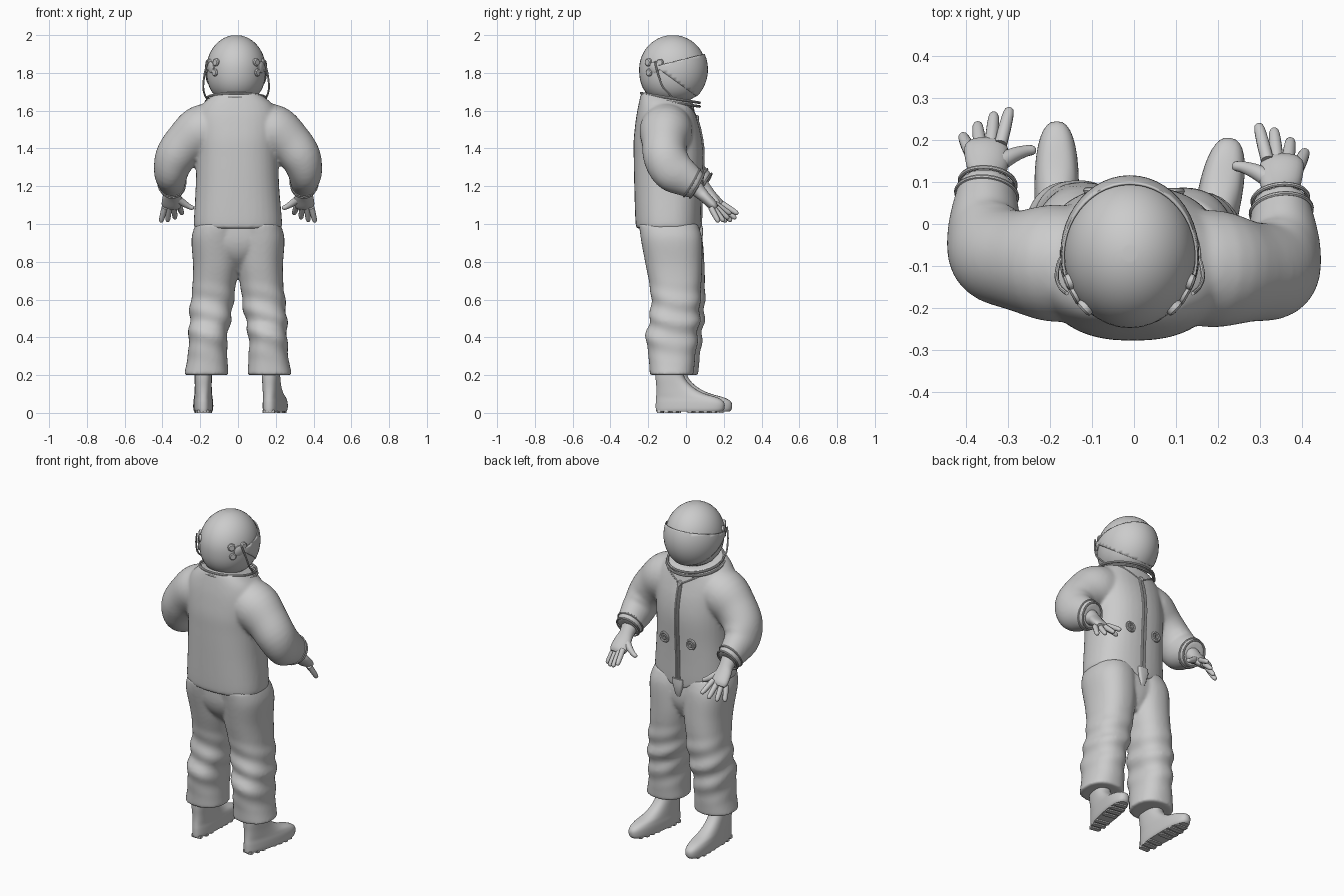
import bpy, bmesh, math
from mathutils import Vector
from mathutils.bvhtree import BVHTree

cube = bpy.data.objects.get("Cube")
if cube:
    bpy.data.objects.remove(cube)

mat = bpy.data.materials.new("suit grey")
mat.use_nodes = True
GREY = (0.6, 0.6, 0.6, 1)
mat.diffuse_color = GREY
mat.node_tree.nodes["Principled BSDF"].inputs["Base Color"].default_value = GREY
parts = []


def finish(name, bm):
    bmesh.ops.recalc_face_normals(bm, faces=bm.faces)
    me = bpy.data.meshes.new(name)
    bm.to_mesh(me)
    bm.free()
    me.materials.append(mat)
    ob = bpy.data.objects.new(name, me)
    bpy.context.collection.objects.link(ob)
    parts.append(ob)
    return ob


def smooth(stations, k=4):
    """Resample a list of number tuples with a Catmull-Rom spline."""
    out = []
    last = len(stations) - 1
    for i in range(last):
        a, b = stations[max(i - 1, 0)], stations[i]
        c, d = stations[i + 1], stations[min(i + 2, last)]
        for s in range(k):
            t = s / k
            out.append([q + t / 2 * (r - p + t * (2*p - 5*q + 4*r - w + t * (3*(q - r) + w - p)))
                        for p, q, r, w in zip(a, b, c, d)])
    return out + [list(stations[-1])]


def oval(c, u, v, power=2, n=36):
    def f(x):
        return math.copysign(abs(x) ** (2 / power), x)
    angles = [2 * math.pi * i / n for i in range(n)]
    return [Vector(c) + Vector(u) * f(math.cos(a)) + Vector(v) * f(math.sin(a)) for a in angles]


def loft(name, *bodies):
    """Skin one or more lists of rings into closed bodies of one object."""
    bm = bmesh.new()
    for rings in bodies:
        rows = [[bm.verts.new(p) for p in r] for r in rings]
        n = len(rows[0])
        for a, b in zip(rows, rows[1:]):
            for i in range(n):
                j = (i + 1) % n
                bm.faces.new((a[i], a[j], b[j], b[i]))
        bm.faces.new(rows[0])
        bm.faces.new(rows[-1])
    return finish(name, bm)


def blend(ob, rounds):
    """Fuse overlapping bodies into one soft skin."""
    mod = ob.modifiers.new("fuse", "REMESH")
    mod.mode = "VOXEL"
    mod.voxel_size = .009
    mod.use_smooth_shade = True
    mod = ob.modifiers.new("soften", "SMOOTH")
    mod.iterations = rounds


def stack(stations, power=2, tilt=0, k=4):
    """Horizontal rings from (z, x min, x max, y min, y max)."""
    return [oval(((x0 + x1) / 2, (y0 + y1) / 2, z), ((x1 - x0) / 2, 0, 0),
                 (0, (y1 - y0) / 2, tilt * max(0, z - 1.5)), power)
            for z, x0, x1, y0, y1 in smooth(stations, k)]


def limb(stations, k=4, n=24):
    """Rings across a path of (x, y, z, side radius, front radius)."""
    pts = smooth(stations, k)
    rings = []
    for i, s in enumerate(pts):
        t = (Vector(pts[min(i + 1, len(pts) - 1)][:3]) - Vector(pts[max(i - 1, 0)][:3])).normalized()
        v = Vector((0, 1, 0))
        v = (v - t * v.dot(t)).normalized()
        rings.append(oval(s[:3], t.cross(v) * s[3], v * s[4], n=n))
    return rings


def tube(name, points, r, cyclic=False):
    cu = bpy.data.curves.new(name, "CURVE")
    cu.dimensions = "3D"
    cu.bevel_depth = r
    cu.bevel_resolution = 2
    cu.use_fill_caps = True
    sp = cu.splines.new("POLY")
    sp.points.add(len(points) - 1)
    for p, q in zip(sp.points, points):
        p.co = (*q, 1)
    sp.use_cyclic_u = cyclic
    tmp = bpy.data.objects.new("tmp", cu)
    bpy.context.collection.objects.link(tmp)
    me = bpy.data.meshes.new_from_object(tmp.evaluated_get(bpy.context.evaluated_depsgraph_get()))
    bpy.data.objects.remove(tmp)
    bm = bmesh.new()
    bm.from_mesh(me)
    return finish(name, bm)


# Torso, its hem dipping at the front, and pelvis; fused later with the limbs
torso = stack([
    (.975, -.222, .222, -.255, .072), (1.0, -.234, .234, -.267, .076), (1.2, -.224, .218, -.274, .084),
    (1.35, -.222, .215, -.277, .092), (1.45, -.225, .22, -.277, .084), (1.55, -.228, .222, -.265, .062),
    (1.62, -.2, .195, -.25, .045), (1.67, -.14, .135, -.236, .04)], 2.4, -.17)
for ring in torso[:6]:
    for p in ring:
        if p.y > 0:
            p.z -= .05 * max(0, 1 - abs(p.x) / .18)
pelvis = stack([(1.0, -.22, .22, -.24, .06), (.9, -.21, .21, -.234, .075),
                (.82, -.13, .13, -.2, .068), (.74, -.03, .03, -.12, .03)], 2.3)

# Helmet dome, fuller below its middle
rings = []
for i in range(25):
    t = -.92 + 1.915 * math.sin(math.pi / 2 * i / 24)
    p = 2 if t > 0 else 2.4
    r = (1 - abs(t) ** p) ** (1 / p)
    rings.append(oval((-.01, -.07, 1.82 + .18 * t), (.157 * r, 0, 0), (0, .178 * r, 0)))
loft("helmet", rings)

# Visor: front wedge of a slightly larger shell
bm = bmesh.new()
bmesh.ops.create_uvsphere(bm, u_segments=48, v_segments=32, radius=1)
for v in bm.verts:
    v.co = Vector((-.01 + .165 * v.co.x, -.07 + .186 * v.co.y, 1.818 + .197 * v.co.z))
for no in ((0, -.25, 1), (0, -.72, -1), (0, -1, 0)):
    bmesh.ops.bisect_plane(bm, geom=bm.verts[:] + bm.edges[:] + bm.faces[:],
                           plane_co=(0, -.165, 1.835), plane_no=no, clear_outer=True)
visor = finish("visor", bm)
mod = visor.modifiers.new("thickness", "SOLIDIFY")
mod.thickness = .006

# Neck rings
for i in range(2):
    tube("neck_ring", oval((-.008, -.083, 1.667 - .02 * i), (.156 + .006 * i, 0, 0),
                           (0, .155, -.025), n=48), .007, True)

legs, sleeves = [], []
for side, s in (("left", 1), ("right", -1)):
    # Trouser leg with folds around the knee and shin
    rings = stack([(1.0, -.02, .225, -.25, .062), (.92, -.012, .246, -.238, .086),
                   (.78, -.004, .238, -.207, .092), (.66, .014, .242, -.18, .09),
                   (.55, .028, .255, -.174, .087), (.4, .056, .261, -.2, .074),
                   (.3, .056, .266, -.186, .062), (.2, .05, .286, -.18, .052)], 2.3, k=7)
    for ring in rings:
        c = sum(ring, Vector()) / len(ring)
        for p in ring:
            fade = max(0, 1 - abs(p.z - .48) / .22)
            a = math.atan2(p.y - c.y, p.x - c.x)
            p.xy = c.xy + (p.xy - c.xy) * (1 + .07 * fade * math.sin(p.z * 52 + 2.2 * math.sin(a + s)))
            p.y -= s * .012 * min(1, max(0, .95 - p.z) * 3)
            p.x *= s
    legs.append(rings)

    # Boot and treaded sole, toes along +y
    yaw, length = (-.19, .93) if s > 0 else (0, 1)
    heel = Vector((.16, -.16, 0)) if s > 0 else Vector((-.184, -.155, 0))

    def place(p):
        x, y = p.x * (.88 + .35 * min(max(p.y, 0), .35)), p.y * length
        return heel + Vector((x * math.cos(yaw) - y * math.sin(yaw), x * math.sin(yaw) + y * math.cos(yaw), p.z))

    boot = stack([(.007, -.05, .05, .002, .385), (.022, -.055, .055, 0, .397), (.055, -.055, .055, 0, .396),
                  (.08, -.052, .052, .002, .36), (.105, -.05, .05, .004, .275), (.14, -.049, .049, .004, .21),
                  (.19, -.05, .05, 0, .165), (.25, -.05, .05, 0, .155)], 2.5)
    loft(side + "_boot", [[place(p) for p in r] for r in boot])
    for i in range(8):
        if i != 3:
            y, w = .025 + i * .045, (.036 if i in (0, 7) else .046)
            tread = [oval((0, y, z), (w, 0, 0), (0, .014, 0), 6, 16) for z in (0, .015)]
            loft(side + "_boot_tread", [[place(p) for p in r] for r in tread])

    # Sleeve, sloping from the neck and bent at the elbow
    def shift(stations, amount=0):
        return [(s * x, y - s * (amount or .02 * min(1, i / 3)), z, a, b)
                for i, (x, y, z, a, b) in enumerate(stations)]

    sleeve = limb(shift([(.08, -.1, 1.53, .12, .125), (.19, -.1, 1.49, .14, .14), (.275, -.1, 1.425, .12, .12),
                         (.33, -.09, 1.355, .109, .116), (.353, -.05, 1.285, .093, .115),
                         (.353, .015, 1.24, .08, .096), (.348, .078, 1.203, .066, .074)]), n=32)
    sleeves.append(sleeve)
    for k in (-1, -3):
        tube(side + "_cuff_ring", sleeve[k], .0055, True)

    # Glove: palm, four fingers fanned and rolled outward, and thumb
    hand = .028 if s > 0 else .01
    loft(side + "_glove_palm", limb(shift([
        (.347, .05, 1.22, .05, .05), (.347, .1, 1.17, .042, .036), (.349, .13, 1.14, .05, .03),
        (.352, .17, 1.1, .052, .026), (.353, .186, 1.084, .04, .015)], hand)))
    for i in range(4):
        o = i - 1.5
        reach = (.9, 1, .95, .8)[i]
        base = Vector((.353 + o * .024, .17 - .007 * o, 1.098 - .007 * o))
        tip = Vector((.016 * o, .074 - .014 * o, -.08 - .012 * o)) * reach
        f = [(*(base + tip * t), r, r) for t, r in ((0, .0155), (.5, .015), (.9, .012), (1, .004))]
        loft(side + "_glove_finger", limb(shift(f, hand), n=12))
    loft(side + "_glove_thumb", limb(shift([
        (.335, .125, 1.145, .022, .022), (.295, .15, 1.115, .019, .019), (.26, .163, 1.093, .014, .014),
        (.24, .166, 1.084, .011, .011), (.234, .167, 1.081, .003, .003)], hand), n=12))

    # Flat visor hinge with lobes, and the bar down to the neck ring
    for y, z, r in ((-.165, 1.83, .03), (-.2, 1.856, .021), (-.195, 1.802, .02), (-.138, 1.855, .019)):
        c = Vector((-.01 + s * .157 * math.sqrt(1 - ((y + .07) / .178) ** 2), y, z))
        d = Vector(((c.x + .01) / .157 ** 2, (y + .07) / .178 ** 2, 0)).normalized()
        across = Vector((-d.y, d.x, 0))
        loft(side + "_visor_hinge", [oval(c + d * h, across * r * m, (0, 0, r * m), n=20)
                                     for h, m in ((-.02, 1), (.003, 1), (.008, .75))])
    bar = [(.15, -.165, 1.86), (.166, -.15, 1.8), (.174, -.125, 1.73), (.168, -.09, 1.69), (.156, -.07, 1.665)]
    tube(side + "_visor_bar", [(s * x - .01, y, z) for x, y, z in smooth(bar)], .005)

# Fused suit top and trousers
suit_top = loft("suit_top", torso, *sleeves)
blend(suit_top, 12)
blend(loft("trousers", pelvis, *legs), 6)
front = BVHTree.FromObject(suit_top, bpy.context.evaluated_depsgraph_get())


def on_front(x, z, lift=0):
    hit = front.ray_cast(Vector((x, 1, z)), Vector((0, -1, 0)))[0]
    return Vector((x, hit.y + lift if hit else .06, z))


# Front closure, collar seam and hose connectors
steps = [i / 12 for i in range(13)]
for side, s in (("left", 1), ("right", -1)):
    tube(side + "_zip_rail", [on_front(s * .009, .98 + .57 * t, .001) for t in steps], .007)
    tube(side + "_collar_seam", [on_front(s * .12 * t, 1.555 + .07 * t) for t in steps], .004)
    c = on_front(s * .088, 1.22)
    for r, thick in ((.025, .008), (.012, .007)):
        tube(side + "_hose_connector", oval(c + Vector((0, .003, 0)), (r, 0, 0), (0, 0, r), n=24), thick, True)

# Zip pull and crotch flap
c = on_front(0, 1.56)
loft("zip_pull", [oval(c + Vector((0, h, 0)), (r, 0, 0), (0, 0, r), n=16)
                  for h, r in ((-.01, .016), (.008, .016), (.013, .011))])
loft("crotch_flap", [oval((0, y, z), (w, 0, 0), (0, .018, 0), 4, 20)
                     for z, y, w in ((.99, .07, .034), (.96, .072, .034), (.9, .068, .018), (.87, .052, .012))])

# Smooth shading with crisp edges kept
bpy.ops.object.select_all(action="DESELECT")
for ob in parts:
    ob.select_set(True)
bpy.context.view_layer.objects.active = suit_top
bpy.ops.object.shade_smooth_by_angle(angle=math.radians(40))
